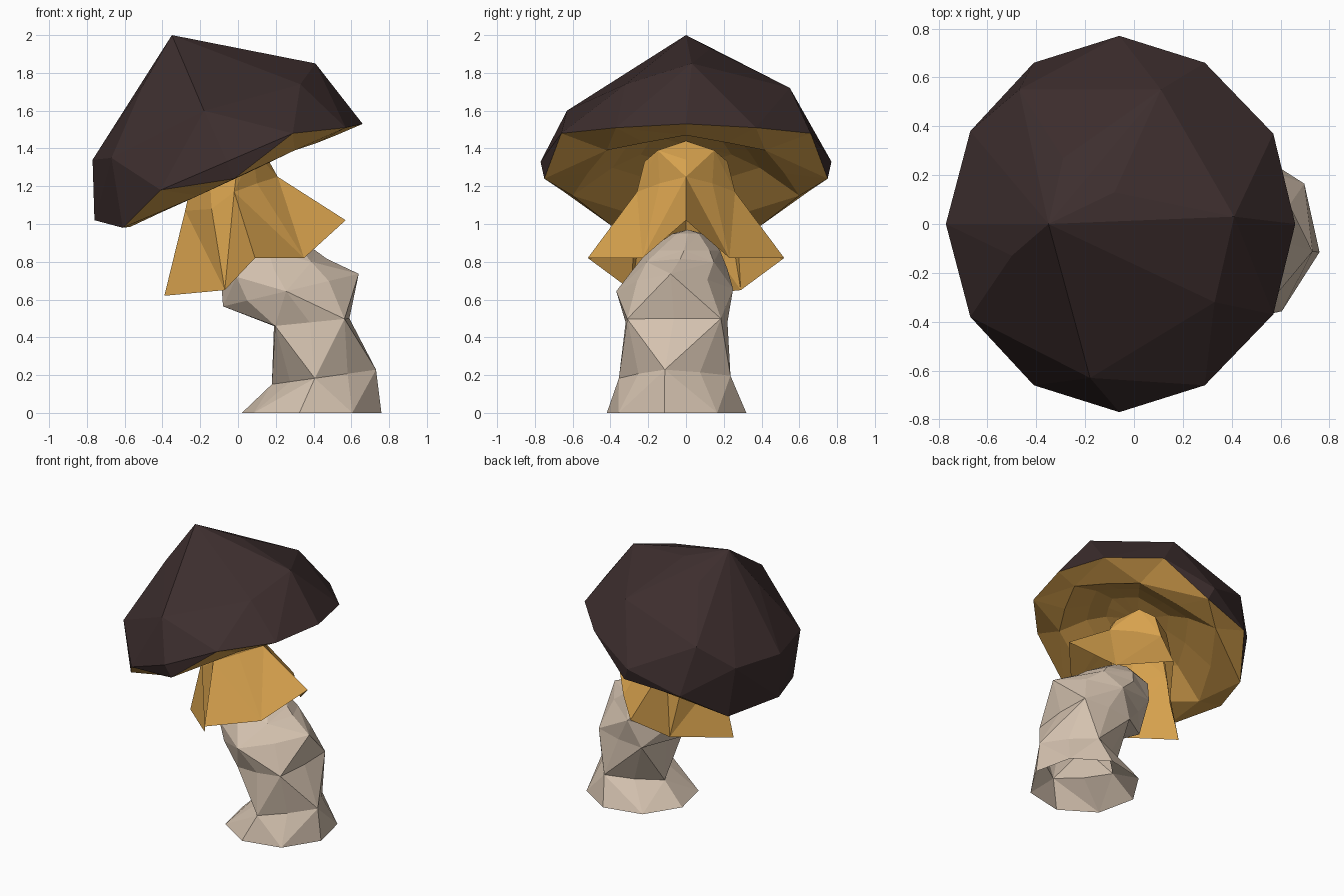
import bpy, bmesh, math

if "Cube" in bpy.data.objects:
    bpy.data.objects.remove(bpy.data.objects["Cube"])


def material(name, rgb):
    m = bpy.data.materials.new(name)
    m.diffuse_color = (*rgb, 1)
    m.use_nodes = True
    m.node_tree.nodes["Principled BSDF"].inputs["Base Color"].default_value = m.diffuse_color
    return m


DARK = material("dark brown cap", (0.046, 0.027, 0.027))
GOLD = material("golden gills", (0.68, 0.36, 0.075))
CREAM = material("cream stalk", (0.66, 0.54, 0.43))


def finish(bm, name, mat):
    me = bpy.data.meshes.new(name)
    bm.to_mesh(me)
    bm.free()
    me.materials.append(mat)
    ob = bpy.data.objects.new(name, me)
    bpy.context.collection.objects.link(ob)
    return ob


def mirrored(half):
    """Close a half ring (+x round to -x, y >= 0) by mirroring it in y."""
    return half + [(x, -y, z) for x, y, z in half[-2:0:-1]]


def loft(name, rings, mat, tip, flip=False):
    """Join equal-sized counter-clockwise rings with triangles, ending in a tip."""
    bm = bmesh.new()
    rows = [[bm.verts.new(p) for p in r] for r in rings]
    n = len(rows[0])
    for k, (a, b) in enumerate(zip(rows, rows[1:])):
        for i in range(n):
            j = (i + 1) % n
            if (i + k) % 2:
                bm.faces.new((a[i], a[j], b[j]))
                bm.faces.new((a[i], b[j], b[i]))
            else:
                bm.faces.new((a[i], a[j], b[i]))
                bm.faces.new((a[j], b[j], b[i]))
    t = bm.verts.new(tip)
    for i in range(n):
        bm.faces.new((rows[-1][i], rows[-1][(i + 1) % n], t))
    if flip:
        bmesh.ops.reverse_faces(bm, faces=bm.faces[:])
    return finish(bm, name, mat)


# Cap: faceted hull over a tilted, uneven twelve-sided rim, open underneath
rim = mirrored([(0.66, 0, 1.53), (0.57, 0.37, 1.51), (0.29, 0.66, 1.48),
                (-0.02, 0.75, 1.24), (-0.41, 0.66, 1.18),
                (-0.61, 0.38, 0.98), (-0.76, 0, 1.02)])
crown = [(-0.35, 0, 2.0), (-0.08, 0.13, 1.93), (0.41, 0.03, 1.85),
         (0.33, -0.32, 1.74), (0.11, 0.55, 1.72), (-0.18, -0.63, 1.6),
         (-0.47, 0.55, 1.52), (-0.29, 0.27, 1.84), (-0.5, -0.13, 1.74),
         (-0.77, 0, 1.34), (-0.67, 0.38, 1.35), (-0.67, -0.38, 1.35),
         (-0.06, 0.77, 1.33), (-0.06, -0.77, 1.33)]
bm = bmesh.new()
rim_verts = {bm.verts.new(p) for p in rim}
for p in crown:
    bm.verts.new(p)
bmesh.ops.convex_hull(bm, input=bm.verts[:])
bm.normal_update()
below = [f for f in bm.faces if f.normal.z < 0 and all(v in rim_verts for v in f.verts)]
bmesh.ops.delete(bm, geom=below, context='FACES')
finish(bm, "cap", DARK)

# Cap underside: gold lip inside the rim, then a hollow rising to the middle
lip = mirrored([(0.52, 0, 1.47), (0.42, 0.22, 1.43), (0.3, 0.42, 1.39),
                (0.05, 0.52, 1.27), (-0.21, 0.6, 1.15),
                (-0.41, 0.31, 1.06), (-0.57, 0, 0.985)])


def hollow(scale, lift):
    return [(-0.03 + (x + 0.03) * scale, y * scale, 1.23 + (z - 1.23) * scale + lift)
            for x, y, z in lip]


loft("cap_underside", [rim, lip, hollow(0.65, 0.12), hollow(0.4, 0.17)],
     GOLD, (-0.03, 0, 1.42), flip=True)

# Veil: ragged skirt hanging from a small dome below the cap
loft("veil", [
    mirrored([(0.57, 0, 1.02), (0.35, 0.23, 0.82), (0.09, 0.52, 0.82),
              (-0.07, 0.29, 0.65), (-0.39, 0, 0.62)]),
    mirrored([(0.21, 0, 1.25), (0.1, 0.14, 1.215), (-0.02, 0.26, 1.17),
              (-0.14, 0.22, 1.08), (-0.28, 0, 1.07)]),
    mirrored([(0.16, 0, 1.34), (0.08, 0.15, 1.39), (0, 0.22, 1.33),
              (-0.15, 0.16, 1.28), (-0.24, 0, 1.25)])], GOLD, (0.03, 0, 1.44))


# Stalk: open-based rings along a bent path; alternate corners are pulled in
# or pushed out so that diamond and square sections follow each other
def stalk_ring(cx, cy, cz, rx, ry, tilt, turn, odd):
    ring = []
    for i in range(8):
        a = math.radians(turn + 45 * i)
        s = odd if i % 2 else 1
        dx = rx * s * math.cos(a)
        ring.append((cx + dx, cy + ry * s * math.sin(a), cz + tilt * dx))
    return ring


loft("stalk", [stalk_ring(*r) for r in [
    (0.39, -0.05, 0.0, 0.375, 0.375, 0, -10, 1),
    (0.455, -0.06, 0.19, 0.28, 0.30, 0.14, -10, 0.78),
    (0.39, -0.05, 0.48, 0.2, 0.27, 0.1, -3, 1.3),
    (0.28, -0.06, 0.65, 0.36, 0.31, 0.24, -4, 0.85),
    (0.19, -0.03, 0.76, 0.28, 0.25, 0.2, 0, 1),
    (0.16, -0.01, 0.86, 0.25, 0.19, 0, 0, 1),
    (0.14, 0.01, 0.95, 0.11, 0.08, 0, 0, 1)]], CREAM, (0.12, 0.01, 0.97))
